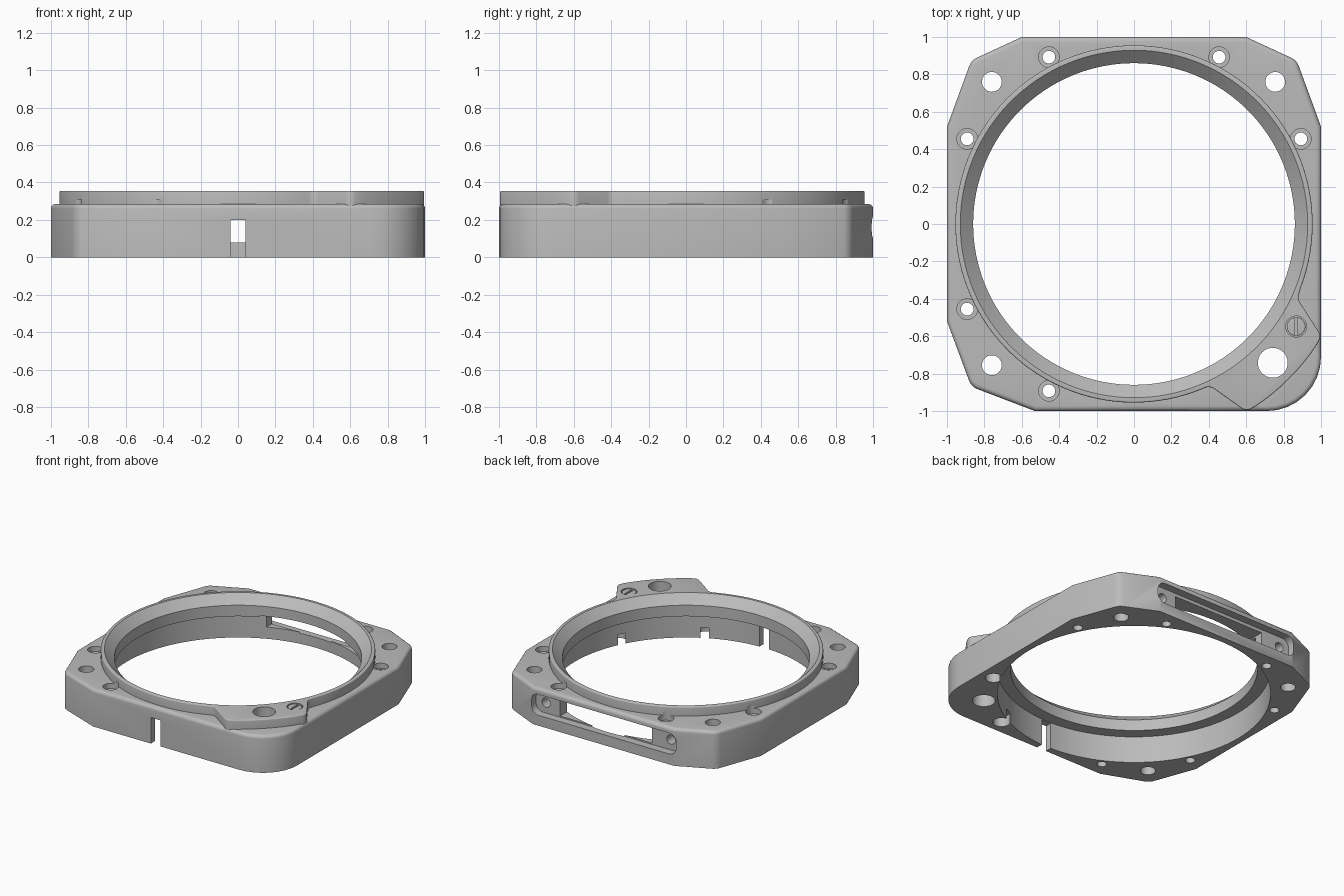
import bpy, bmesh
from math import cos, sin, radians
from mathutils import Vector

default = bpy.data.objects.get("Cube")
if default:
    bpy.data.objects.remove(default, do_unlink=True)

# One grey metal for everything
metal = bpy.data.materials.new("grey metal")
metal.use_nodes = True
GREY = (0.5, 0.5, 0.5, 1)
metal.diffuse_color = GREY
metal.node_tree.nodes["Principled BSDF"].inputs["Base Color"].default_value = GREY


def arc(radius, start, end, steps, cx=0, cy=0):
    angles = [radians(start + (end - start) * i / steps) for i in range(steps + 1)]
    return [(cx + radius * cos(a), cy + radius * sin(a)) for a in angles]


def rounded(corners, steps=6):
    """Outline from (x, y, fillet radius) corners."""
    out = []
    for i, (x, y, r) in enumerate(corners):
        if r == 0:
            out.append((x, y))
            continue
        p = Vector((x, y))
        a = (Vector(corners[i - 1][:2]) - p).normalized()
        b = (Vector(corners[(i + 1) % len(corners)][:2]) - p).normalized()
        half = a.angle(b) / 2
        centre = p + (a + b).normalized() * (r / sin(half))
        reach = r * cos(half) / sin(half)
        u = (p + a * reach - centre).normalized()
        v = (p + b * reach - centre).normalized()
        for k in range(steps + 1):
            q = centre + u.slerp(v, k / steps) * r
            out.append((q.x, q.y))
    return out


def finish(name, bm):
    bmesh.ops.recalc_face_normals(bm, faces=bm.faces)
    mesh = bpy.data.meshes.new(name)
    bm.to_mesh(mesh)
    bm.free()
    mesh.materials.append(metal)
    obj = bpy.data.objects.new(name, mesh)
    bpy.context.collection.objects.link(obj)
    return obj


def prism(name, outline, lo, hi, bevel=0, sideways=False):
    """Extrude an outline along z, or along y when sideways."""
    bm = bmesh.new()
    place = (lambda p, h: (p[0], h, p[1])) if sideways else (lambda p, h: (p[0], p[1], h))
    low = [bm.verts.new(place(p, lo)) for p in outline]
    top = [bm.verts.new(place(p, hi)) for p in outline]
    bm.faces.new(low)
    cap = bm.faces.new(top)
    for i in range(len(outline)):
        bm.faces.new((low[i - 1], low[i], top[i], top[i - 1]))
    bmesh.ops.recalc_face_normals(bm, faces=bm.faces)
    if bevel:
        bmesh.ops.bevel(bm, geom=list(cap.edges), offset=bevel, segments=4,
                        profile=0.5, affect='EDGES', clamp_overlap=False)
    return finish(name, bm)


def lathe(name, profile, steps=128):
    """Closed solid turned about z; the profile ends lie near the axis."""
    bm = bmesh.new()
    rings = [[bm.verts.new((x, y, z)) for x, y in arc(r, 0, 360, steps)[:-1]]
             for r, z in profile]
    for a, b in zip(rings, rings[1:]):
        for i in range(steps):
            bm.faces.new((a[i - 1], a[i], b[i], b[i - 1]))
    bm.faces.new(rings[0])
    bm.faces.new(rings[-1])
    return finish(name, bm)


def combine(target, tool, operation='DIFFERENCE'):
    tool.hide_render = True
    mod = target.modifiers.new("combine", 'BOOLEAN')
    mod.operation, mod.solver, mod.object = operation, 'EXACT', tool
    bpy.context.view_layer.objects.active = target
    bpy.ops.object.modifier_apply(modifier=mod.name)
    bpy.data.objects.remove(tool, do_unlink=True)


def drill(target, x, y, radius, lo, hi, sideways=False):
    outline = arc(radius, 0, 360, 32, x, y)[:-1]
    combine(target, prism("drill", outline, lo, hi, sideways=sideways))


def box(x0, x1, y0, y1):
    return [(x0, y0), (x1, y0), (x1, y1), (x0, y1)]


def smooth(obj):
    bpy.ops.object.select_all(action='DESELECT')
    obj.select_set(True)
    bpy.context.view_layer.objects.active = obj
    bpy.ops.object.shade_smooth_by_angle(angle=radians(28))


# Square housing with three clipped corners and one round corner
housing = prism("housing", rounded([
    (0.6, 1, 0), (-0.6, 1, 0), (-0.87, 0.875, 0.08), (-1, 0.52, 0),
    (-1, -0.52, 0), (-0.87, -0.87, 0.08), (-0.53, -1, 0),
    (1, -1, 0.29), (1, 0.52, 0), (0.87, 0.875, 0.08)], 8), 0, 0.285, 0.025)

# Raised rim that swells into a corner lug
rim_arc = [(x, y, 0) for x, y in arc(0.955, -21, 292, 110)]
lug_edge = [(x, y, 0) for x, y in arc(1.172, -56, -34, 12)]
rim = prism("rim", rounded(
    rim_arc + [(0.405, -0.865, 0.05), (0.6, -1.003, 0.05)] + lug_edge
    + [(1.003, -0.6, 0.05), (0.875, -0.4, 0.05)]), 0.15, 0.355, 0.008)
combine(housing, rim, 'UNION')

# Stepped bore with a conical mouth
combine(housing, lathe("bore", [
    (0.1, -0.1), (0.95, -0.1), (0.95, 0.205), (0.86, 0.205),
    (0.86, 0.29), (0.93, 0.356), (0.93, 0.5), (0.1, 0.5)]))

# Corner mounting holes
for x, y, r in ((-0.76, 0.76, 0.053), (0.755, 0.76, 0.053),
                (-0.76, -0.755, 0.053), (0.742, -0.742, 0.08)):
    drill(housing, x, y, r, -0.1, 0.5)

# Counterbored bolt holes; the two beneath the lug open downwards
A, B = 0.455, 0.892
for x, y in ((A, B), (-A, B), (B, A), (-B, A), (-B, -A), (-A, -B)):
    drill(housing, x, y, 0.034, -0.1, 0.5)
    drill(housing, x, y, 0.055, 0.245, 0.31)
for x, y in ((A, -B), (B, -A)):
    drill(housing, x, y, 0.06, -0.1, 0.08)

# Front slit
combine(housing, prism("slit", box(-0.04, 0.04, -1.1, -0.85), -0.1, 0.2))

# Rear pocket, its window into the bore, and two screw holes
pocket = rounded([(-0.615, 0.08, 0.06), (0.615, 0.08, 0.06),
                  (0.615, 0.24, 0.06), (-0.615, 0.24, 0.06)])
combine(housing, prism("pocket", pocket, 0.94, 1.1, sideways=True))
combine(housing, prism("window", box(-0.37, 0.41, 0.09, 0.215), 0.78, 1.1, sideways=True))
for x in (-0.53, 0.53):
    drill(housing, x, 0.16, 0.035, 0.86, 1.1, True)

# Slotted screw set into the lug
SX, SY = 0.867, -0.548
drill(housing, SX, SY, 0.056, 0.31, 0.5)
screw = prism("lug_screw", arc(0.05, 0, 360, 32, SX, SY)[:-1], 0.305, 0.352, 0.003)
combine(screw, prism("screw_slot", box(SX - 0.008, SX + 0.008, SY - 0.1, SY + 0.1), 0.33, 0.5))

for part in (housing, screw):
    smooth(part)
